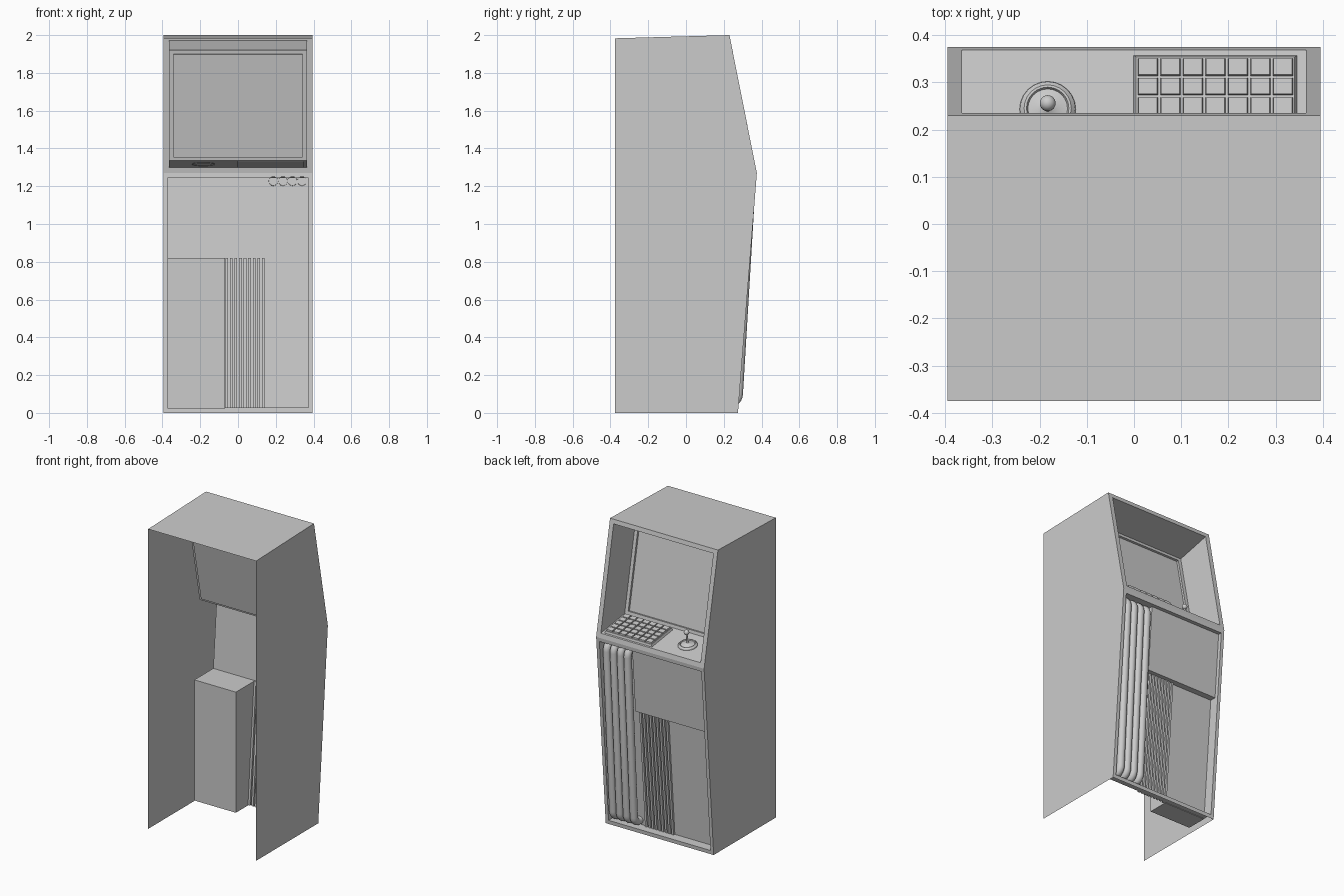
import bpy, bmesh, math
from mathutils import Matrix, Vector

if "Cube" in bpy.data.objects:
    bpy.data.objects.remove(bpy.data.objects["Cube"])

W = 0.395
low = lambda z: 0.275 + 0.0787 * z              # lower front slope
upp = lambda z: 0.375 - (z - 1.27) * 0.1986     # upper front slope


def finish(name, bm, smooth=False, recalc=True):
    if recalc:
        bmesh.ops.remove_doubles(bm, verts=bm.verts, dist=1e-5)
        bmesh.ops.recalc_face_normals(bm, faces=bm.faces)
    me = bpy.data.meshes.new(name)
    bm.to_mesh(me)
    bm.free()
    ob = bpy.data.objects.new(name, me)
    bpy.context.collection.objects.link(ob)
    if smooth:
        bpy.context.view_layer.objects.active = ob
        ob.select_set(True)
        bpy.ops.object.shade_smooth_by_angle()
        ob.select_set(False)
    return ob


def poly(bm, pts):
    return bm.faces.new([bm.verts.new(p) for p in pts])


def rect(w, z0, y0, z1, y1):
    return [Vector(p) for p in ((w, y0, z0), (-w, y0, z0), (-w, y1, z1), (w, y1, z1))]


def bridge(bm, a, b):
    for i in range(4):
        j = (i + 1) % 4
        poly(bm, (a[i], a[j], b[j], b[i]))


def nested(bm, loops):
    for a, b in zip(loops, loops[1:]):
        bridge(bm, a, b)
    poly(bm, loops[-1])


def prism(bm, x0, x1, yz):
    # extrude a side profile along x
    a = [(x0, y, z) for y, z in yz]
    b = [(x1, y, z) for y, z in yz]
    poly(bm, a[::-1])
    poly(bm, b)
    for i in range(len(yz)):
        j = (i + 1) % len(yz)
        poly(bm, (a[i], a[j], b[j], b[i]))


# cabinet shell: sides and roof, open at back and bottom
bm = bmesh.new()
prof = [(-0.375, 0), (low(0), 0), (0.375, 1.27), (0.23, 2.0), (-0.375, 1.983)]
poly(bm, [(W, y, z) for y, z in prof])
poly(bm, [(-W, y, z) for y, z in prof[::-1]])
poly(bm, [(W, 0.23, 2), (-W, 0.23, 2), (-W, -0.375, 1.983), (W, -0.375, 1.983)])
# upper frame, screen well, control deck and sunken screen
nested(bm, [rect(W, 1.27, 0.375, 2.0, 0.23),
            rect(0.365, 1.30, upp(1.30), 1.972, upp(1.972)),
            rect(0.365, 1.335, 0.12, 1.92, 0.003),
            rect(0.342, 1.355, 0.116, 1.90, 0.007),
            rect(0.342, 1.353, 0.102, 1.898, -0.007)])
# lower frame and recessed lower panel
D = 0.065
nested(bm, [rect(W, 0, low(0), 1.27, 0.375),
            rect(0.373, 0.025, low(0.025), 1.245, low(1.245)),
            rect(0.373, 0.025, low(0.025) - D, 1.245, low(1.245) - D)])
finish("cabinet", bm)

# raised upper door panel
bm = bmesh.new()
prism(bm, -0.373, 0.15, [(low(0.82) - D, 0.82), (low(0.82) - 0.025, 0.82),
                         (low(1.245) - 0.025, 1.245), (low(1.245) - D, 1.245)])
finish("upper_door", bm)

# storage box behind the lower door
bm = bmesh.new()
prism(bm, -0.372, -0.068, [(0.075, 0.022), (low(0.03) - D - .001, 0.022),
                           (low(0.82) - D - .001, 0.82), (0.075, 0.82)])
finish("rear_box", bm)

# vertical grille ribs, showing on both sides of the panel
bm = bmesh.new()
n = 9
pitch = 0.218 / n
for i in range(n):
    x = -0.067 + i * pitch
    prism(bm, x, x + pitch * 0.6,
          [(low(0.026) - D - 0.012, 0.026), (low(0.026) - D + 0.014, 0.026),
           (low(0.82) - D + 0.014, 0.82), (low(0.82) - D - 0.012, 0.82)])
finish("grille", bm)

# four bent pipes
R, r = 0.045, 0.0245
yt, yb = 0.342, 0.277
zt, zb = 1.228, 0.055
path = [(low(zt) - D - 0.012, zt)]
path += [(yt - R + R * math.sin(a), zt - R + R * math.cos(a))
         for a in [k * math.pi / 12 for k in range(7)]]
path += [(yb - R + R * math.cos(a), zb + R - R * math.sin(a))
         for a in [k * math.pi / 12 for k in range(7)]]
path += [(low(zb) - D, zb)]
bm = bmesh.new()
S = 16
for i in range(4):
    cx = 0.187 + i * 0.0505
    rings = []
    for k, (y, z) in enumerate(path):
        p, q = path[max(k - 1, 0)], path[min(k + 1, len(path) - 1)]
        t = Vector((0, q[0] - p[0], q[1] - p[1])).normalized()
        side = t.cross(Vector((1, 0, 0)))
        rings.append([bm.verts.new(Vector((cx, y, z)) + r * (math.cos(a) * Vector((1, 0, 0)) + math.sin(a) * side))
                      for a in [2 * math.pi * s / S for s in range(S)]])
    for a, b in zip(rings, rings[1:]):
        for s in range(S):
            bm.faces.new((a[s], a[(s + 1) % S], b[(s + 1) % S], b[s]))
finish("pipes", bm, True)

# control deck frame: origin on the front edge, local z normal to the deck
ang = math.atan2(0.035, upp(1.30) - 0.12)
deck = Matrix.Translation((0, upp(1.30), 1.30)) @ Matrix.Rotation(-ang, 4, 'X')


def tapered_box(bm, cx, cy, w, d, z0, z1, inset):
    m = Matrix.Translation((cx, cy, (z0 + z1) / 2)) @ Matrix.Diagonal((w, d, z1 - z0, 1))
    for v in bmesh.ops.create_cube(bm, size=1, matrix=m)['verts']:
        if v.co.z > (z0 + z1) / 2:
            v.co.x -= math.copysign(inset, v.co.x - cx)
            v.co.y -= math.copysign(inset, v.co.y - cy)


# keyboard tray and keys
cx, cy = 0.1725, -0.122
bm = bmesh.new()
tapered_box(bm, cx, cy, 0.348, 0.222, -0.002, 0.014, 0.006)
finish("keyboard_tray", bm).matrix_world = deck
bm = bmesh.new()
for i in range(7):
    for j in range(5):
        tapered_box(bm, cx + (i - 3) * 0.0477, cy + (j - 2) * 0.0415,
                    0.0435, 0.0375, 0.012, 0.024, 0.002)
finish("keys", bm).matrix_world = deck

# joystick: dished base, stem and ball turned as one profile
jx, jy = -0.183, -0.127
bm = bmesh.new()
ball = [(0.017 * math.sin(a), 0.092 - 0.017 * math.cos(a))
        for a in [math.radians(20 + 20 * k) for k in range(9)]]
prof = [(0.06, -0.002), (0.058, 0.008), (0.05, 0.016), (0.045, 0.016), (0.042, 0.01),
        (0.022, 0.014), (0.008, 0.022), (0.006, 0.026)] + ball
S = 24
vs = [bm.verts.new((jx + a, jy, b)) for a, b in prof]
edges = [bm.edges.new(e) for e in zip(vs, vs[1:])]
bmesh.ops.spin(bm, geom=vs + edges, cent=(jx, jy, 0), axis=(0, 0, 1),
               angle=2 * math.pi, steps=S, use_merge=False)
finish("joystick", bm, True).matrix_world = deck
